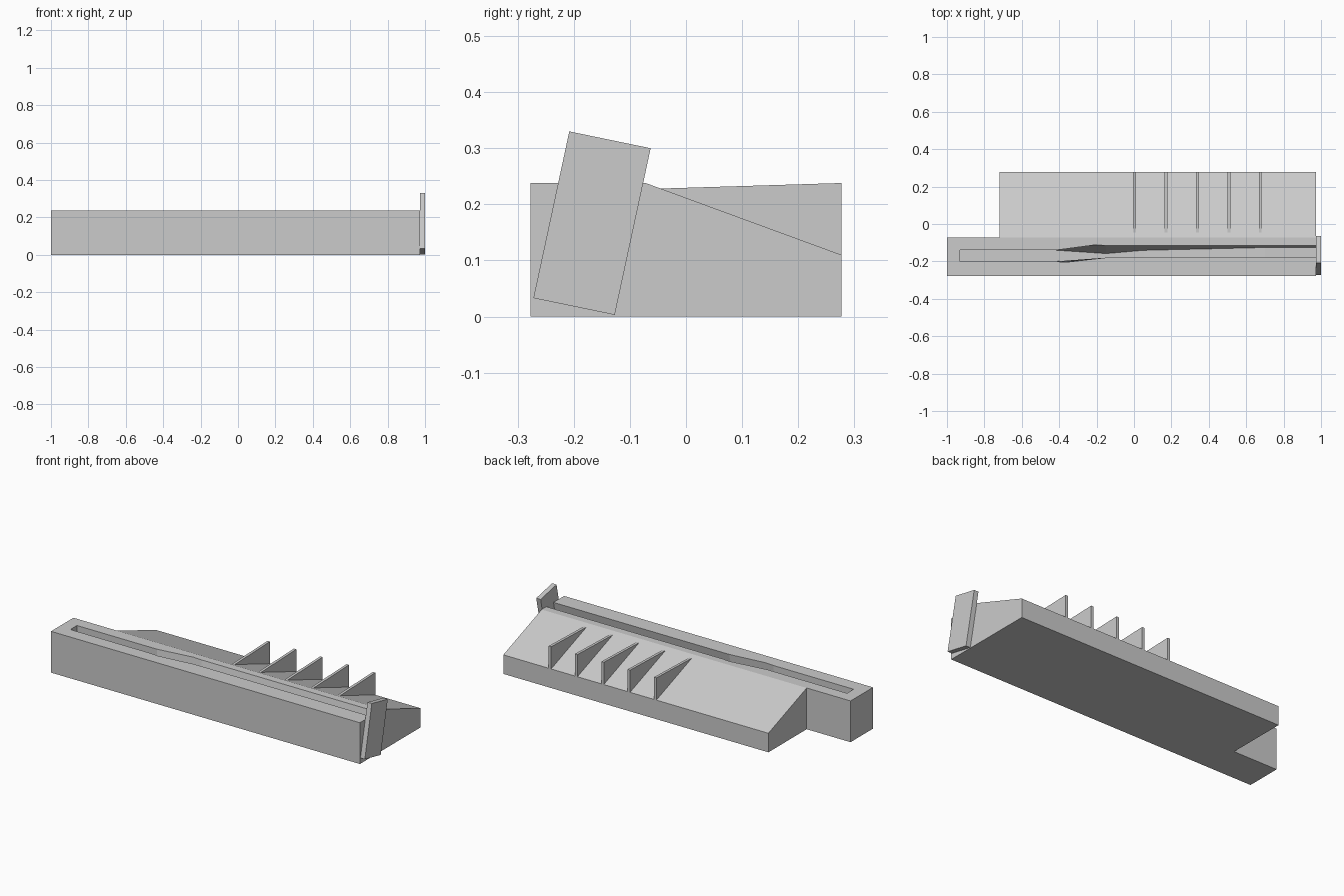
import bpy, bmesh, math
from mathutils import Vector

cube = bpy.data.objects.get("Cube")
if cube:
    bpy.data.objects.remove(cube, do_unlink=True)

grey = bpy.data.materials.new("mid_grey")
grey.use_nodes = True
colour = (0.6, 0.6, 0.6, 1)
grey.diffuse_color = colour
grey.node_tree.nodes["Principled BSDF"].inputs["Base Color"].default_value = colour

FRONT, BACK, RIDGE, TOP, END = -0.277, 0.277, -0.072, 0.238, 0.972


def loft(name, rings):
    """Skin a row of matching outlines and cap both ends."""
    bm = bmesh.new()
    rows = [[bm.verts.new(p) for p in ring] for ring in rings]
    n = len(rows[0])
    for a, b in zip(rows, rows[1:]):
        for i in range(n):
            j = (i + 1) % n
            bm.faces.new((a[i], a[j], b[j], b[i]))
    bm.faces.new(rows[0])
    bm.faces.new(rows[-1])
    bmesh.ops.recalc_face_normals(bm, faces=bm.faces)
    mesh = bpy.data.meshes.new(name)
    bm.to_mesh(mesh)
    bm.free()
    mesh.materials.append(grey)
    obj = bpy.data.objects.new(name, mesh)
    bpy.context.collection.objects.link(obj)
    return obj


def extrude_x(name, x0, x1, profile):
    return loft(name, [[(x, y, z) for y, z in profile] for x in (x0, x1)])


# Long bar that carries the slot
bar = extrude_x("slotted_bar", -1, END,
                [(FRONT, 0), (RIDGE, 0), (RIDGE, TOP), (FRONT, TOP)])

# Sloping base behind the bar
extrude_x("sloped_base", -0.72, END,
          [(RIDGE, 0), (BACK, 0), (BACK, 0.11), (RIDGE, TOP)])

# Triangular support ribs on the slope
for i in range(5):
    x = 0.003 + i * 0.168
    extrude_x(f"support_rib_{i + 1}", x - 0.008, x + 0.008,
              [(-0.05, 0.228), (BACK, 0.108), (BACK, TOP)])

# Tilted plate closing the open end
plate = [(-0.272, 0.033), (-0.127, 0.003), (-0.063, 0.30), (-0.208, 0.33)]
extrude_x("tilted_end_plate", END, 1, plate)

# Slot that twists from upright to leaning and gets shallower:
# position, front lip, back lip, lean, depth
stations = [(-0.93, -0.20, -0.14, 0, 0.2), (-0.42, -0.20, -0.14, 0, 0.2),
            (-0.15, -0.18, -0.115, 0.215, 0.2), (0.05, -0.18, -0.115, 0.215, 0.12),
            (0.70, -0.18, -0.115, 0.215, 0.05), (0.99, -0.18, -0.115, 0.215, 0.05)]
rings = []
for x, front, back, lean, depth in stations:
    rise = 0.05
    rings.append([(x, front - lean * depth, TOP - depth),
                  (x, back - lean * depth, TOP - depth),
                  (x, back + lean * rise, TOP + rise),
                  (x, front + lean * rise, TOP + rise)])
cutter = loft("slot_cutter", rings)
cutter.hide_render = True
cutter.hide_viewport = True
cutter.display_type = 'WIRE'
cut = bar.modifiers.new("slot", 'BOOLEAN')
cut.operation = 'DIFFERENCE'
cut.solver = 'EXACT'
cut.object = cutter
